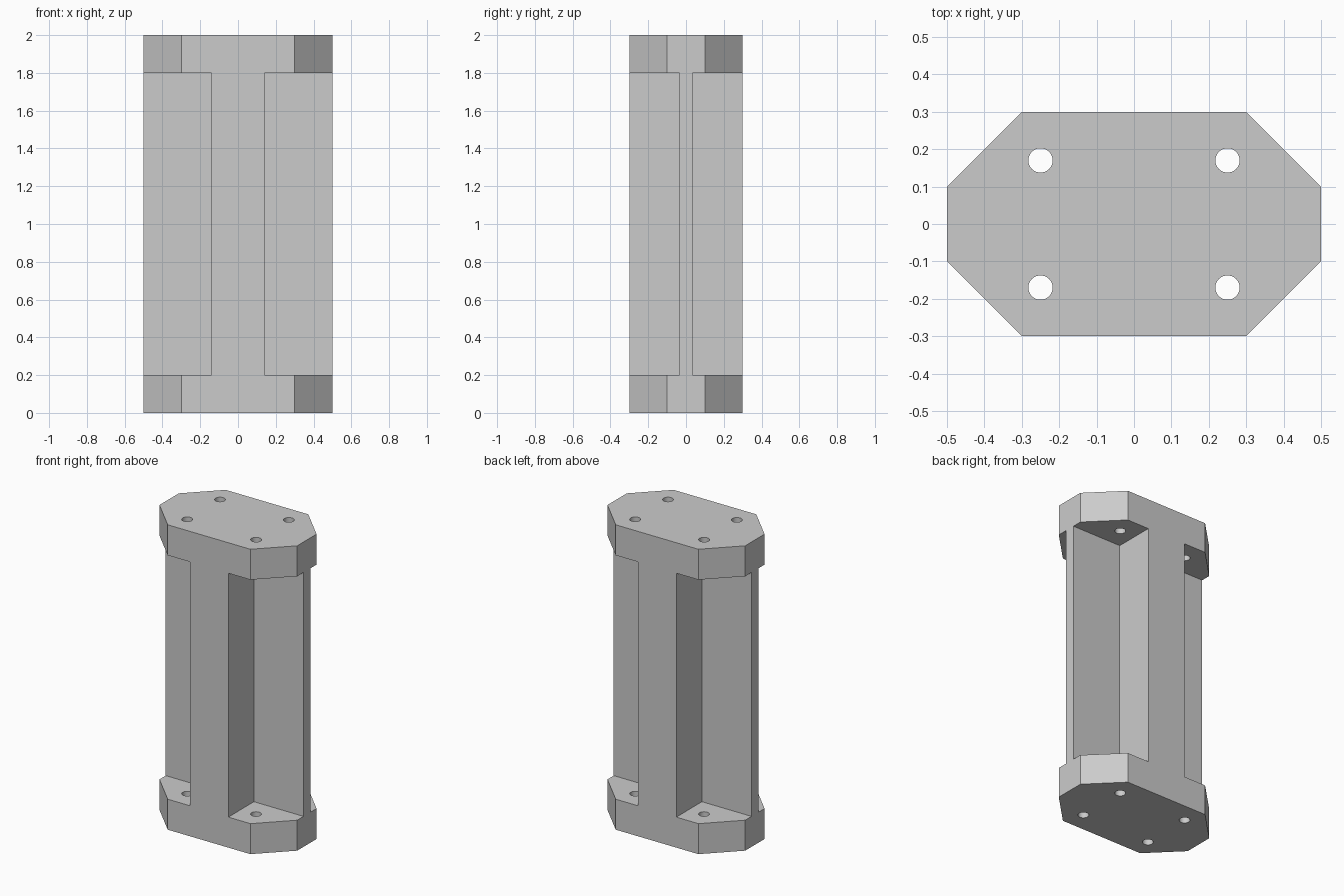
import bpy
import bmesh
from mathutils import Matrix

if "Cube" in bpy.data.objects:
    bpy.data.objects.remove(bpy.data.objects["Cube"], do_unlink=True)

HEIGHT, CAP = 2.0, 0.2        # overall height, thickness of each end plate
HALF_X, HALF_Y, CHAMFER = 0.5, 0.3, 0.2
RIB_X, WEB_Y = 0.14, 0.035    # half thickness of the rib and the cross web
HOLE_X, HOLE_Y, HOLE_R = 0.25, 0.17, 0.0325
CORNERS = [(sx, sy) for sx in (-1, 1) for sy in (-1, 1)]

grey = bpy.data.materials.new("light grey")
grey.use_nodes = True
colour = (0.6, 0.6, 0.6, 1)
grey.diffuse_color = colour
grey.node_tree.nodes["Principled BSDF"].inputs["Base Color"].default_value = colour


def add_object(name, bm):
    bmesh.ops.recalc_face_normals(bm, faces=bm.faces)
    mesh = bpy.data.meshes.new(name)
    bm.to_mesh(mesh)
    bm.free()
    mesh.materials.append(grey)
    obj = bpy.data.objects.new(name, mesh)
    bpy.context.collection.objects.link(obj)
    return obj


def cut(target, cutter):
    cutter.hide_render = True
    mod = target.modifiers.new(cutter.name, 'BOOLEAN')
    mod.operation, mod.solver, mod.object = 'DIFFERENCE', 'EXACT', cutter
    bpy.context.view_layer.objects.active = target
    bpy.ops.object.modifier_apply(modifier=mod.name)
    bpy.data.objects.remove(cutter, do_unlink=True)


# Chamfered block, extruded from its octagonal outline
ix, iy = HALF_X - CHAMFER, HALF_Y - CHAMFER
outline = [(ix, -HALF_Y), (HALF_X, -iy), (HALF_X, iy), (ix, HALF_Y)]
outline += [(-x, -y) for x, y in outline]
bm = bmesh.new()
base = bm.faces.new([bm.verts.new((x, y, 0)) for x, y in outline])
top = bmesh.ops.extrude_face_region(bm, geom=[base])["geom"]
bmesh.ops.translate(bm, vec=(0, 0, HEIGHT),
                    verts=[v for v in top if isinstance(v, bmesh.types.BMVert)])
body = add_object("spacer_body", bm)

# Four corner pockets, leaving the cross-shaped column between end plates
bm = bmesh.new()
for sx, sy in CORNERS:
    place = Matrix.Translation((sx * (RIB_X + 0.5), sy * (WEB_Y + 0.5), HEIGHT / 2))
    size = Matrix.Diagonal((1, 1, HEIGHT - 2 * CAP, 1))
    bmesh.ops.create_cube(bm, size=1, matrix=place @ size)
cut(body, add_object("pocket_cutter", bm))

# Four bolt holes through both end plates
bm = bmesh.new()
for sx, sy in CORNERS:
    place = Matrix.Translation((sx * HOLE_X, sy * HOLE_Y, HEIGHT / 2))
    bmesh.ops.create_cone(bm, cap_ends=True, segments=32, radius1=HOLE_R,
                          radius2=HOLE_R, depth=HEIGHT + 0.2, matrix=place)
cut(body, add_object("hole_cutter", bm))

# Smooth hole walls, sharp edges elsewhere
bpy.ops.object.select_all(action='DESELECT')
body.select_set(True)
bpy.context.view_layer.objects.active = body
bpy.ops.object.shade_smooth_by_angle()
